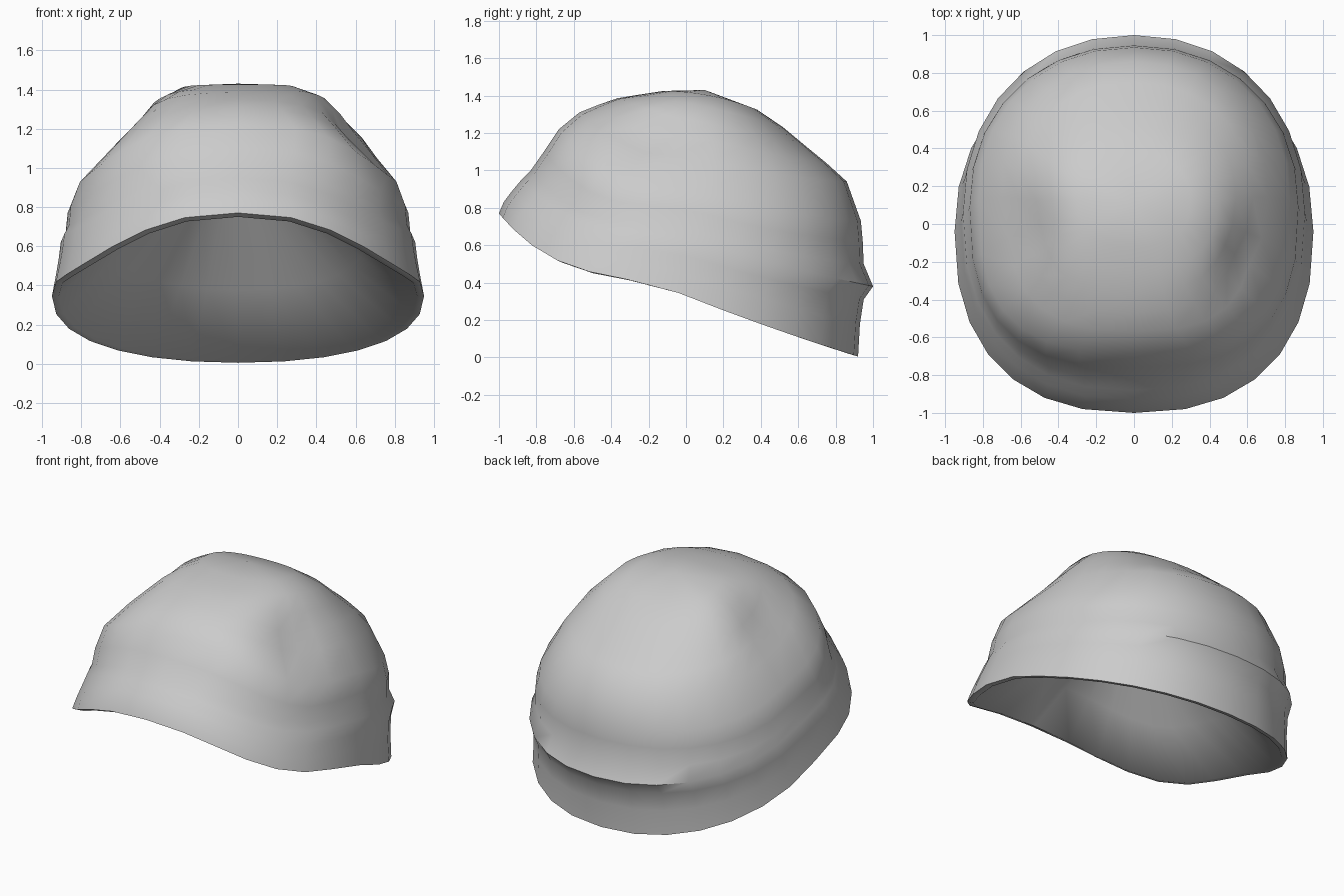
import bpy, bmesh, math
from mathutils import Vector

cube = bpy.data.objects.get("Cube")
if cube:
    bpy.data.objects.remove(cube, do_unlink=True)

COLOUR = (0.6, 0.6, 0.6, 1)
grey = bpy.data.materials.new("soft grey")
grey.use_nodes = True
grey.diffuse_color = COLOUR
grey.node_tree.nodes["Principled BSDF"].inputs["Base Color"].default_value = COLOUR

SEGMENTS = 28
# Tilted rings: front y, front z, back y, back z, half width, side z,
# front squareness, sag of the front corners
RINGS = [
    (-1.00, 0.77, 0.92, 0.005, 0.95, 0.345, 2.4, 0.7),    # hem
    (-0.975, 0.83, 0.93, 0.18, 0.93, 0.45, 2.4, 0.7),
    (-0.93, 0.89, 0.95, 0.31, 0.915, 0.54, 2.4, 0.7),
    (-0.88, 0.95, 1.00, 0.38, 0.905, 0.62, 2.4, 0.7),     # fold ridge
    (-0.83, 1.00, 0.95, 0.50, 0.88, 0.67, 2.5, 0.7),      # crease
    (-0.76, 1.10, 0.945, 0.62, 0.87, 0.77, 2.7, 0.7),
    (-0.68, 1.22, 0.935, 0.73, 0.825, 0.88, 2.9, 0.6),    # crown
    (-0.57, 1.31, 0.86, 0.94, 0.71, 1.05, 2.6, 0.3),
    (-0.47, 1.35, 0.75, 1.04, 0.63, 1.16, 2.5, 0.15),
    (-0.37, 1.385, 0.64, 1.13, 0.54, 1.25, 2.4, 0),
    (-0.25, 1.405, 0.52, 1.23, 0.45, 1.335, 2.4, 0),
    (-0.12, 1.425, 0.38, 1.325, 0.30, 1.40, 2.4, 0),
]
# Soft dents on the crown: centre, radius, depth
DENTS = [
    (Vector((0.58, -0.20, 1.17)), 0.17, 0.08),
    (Vector((-0.56, -0.05, 1.19)), 0.22, 0.075),
]


def dent(p):
    """Push a point towards the middle of the cap near each dent."""
    inward = (Vector((0, 0, 0.6)) - p).normalized()
    amount = sum(d * math.exp(-((p - c).length / r) ** 2) for c, r, d in DENTS)
    return p + inward * amount


def ring_points(fy, fz, by, bz, width, sz, square, sag):
    """Rounded ring, squarer and drooping at the front corners."""
    points = []
    for i in range(SEGMENTS):
        a = 2 * math.pi * i / SEGMENTS
        c, s = math.cos(a), math.sin(a)
        e = 2 / square if s < 0 else 2 / 2.15
        u = math.copysign(abs(c) ** e, c)
        v = math.copysign(abs(s) ** e, s)
        y = (fy + by) / 2 + (by - fy) / 2 * v
        z = sz + (bz - fz) / 2 * v + ((fz + bz) / 2 - sz) * v * v
        if v < 0:
            z -= sag * v * v * (1 + v)
        points.append(Vector((width * u, y, z)))
    return points


def lining_points(t):
    """Ring of the lining, t = 0 at the hem and 1 at its peak."""
    hem = ring_points(-0.96, 0.75, 0.885, 0.015, 0.915, 0.345, 2.4, 0.7)
    return [p.lerp(LINING_PEAK, t) for p in hem]


def bridge(low, high):
    for i in range(SEGMENTS):
        j = (i + 1) % SEGMENTS
        bm.faces.new((low[i], low[j], high[j], high[i]))


def close(ring, peak):
    tip = bm.verts.new(peak)
    for i in range(SEGMENTS):
        bm.faces.new((ring[i], ring[(i + 1) % SEGMENTS], tip))


LINING_PEAK = Vector((0, 0.05, 1.22))
bm = bmesh.new()

# Outer shell, from hem to top
outer = [[bm.verts.new(dent(p)) for p in ring_points(*r)] for r in RINGS]
for low, high in zip(outer, outer[1:]):
    bridge(low, high)
close(outer[-1], (0, 0.10, 1.43))

# Tapered lining and the hem edge that joins it to the shell
lining = [[bm.verts.new(p) for p in lining_points(t)] for t in (0, 0.3, 0.6, 0.85)]
bridge(outer[0], lining[0])
for low, high in zip(lining, lining[1:]):
    bridge(low, high)
close(lining[-1], LINING_PEAK)
bmesh.ops.recalc_face_normals(bm, faces=bm.faces)

mesh = bpy.data.meshes.new("knit_cap")
bm.to_mesh(mesh)
bm.free()
mesh.materials.append(grey)
cap = bpy.data.objects.new("knit_cap", mesh)
bpy.context.collection.objects.link(cap)
bpy.context.view_layer.objects.active = cap
cap.select_set(True)
bpy.ops.object.shade_smooth_by_angle(angle=math.radians(50))
